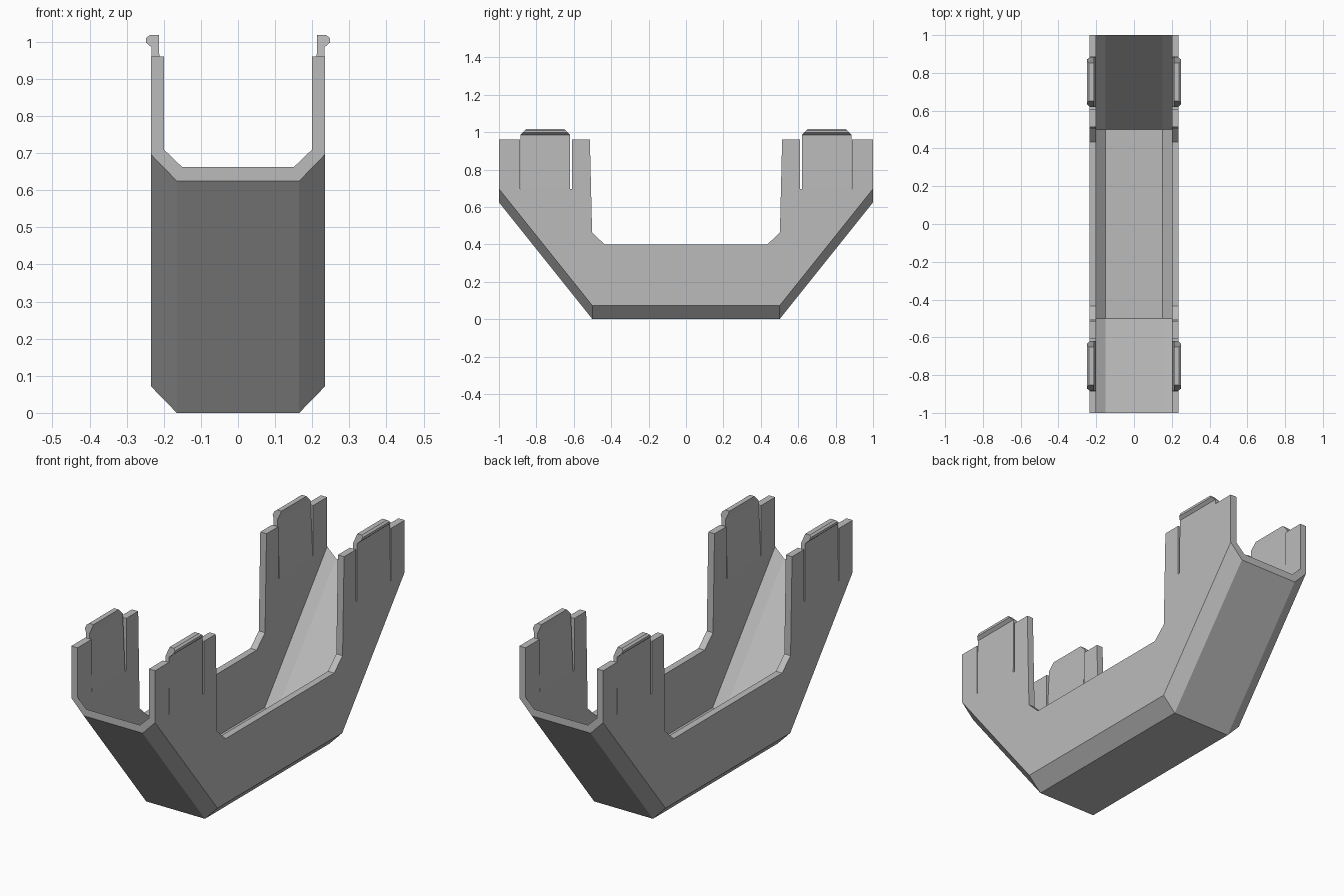
import bpy, bmesh

cube = bpy.data.objects.get("Cube")
if cube:
    bpy.data.objects.remove(cube, do_unlink=True)

grey = bpy.data.materials.new("plain_grey")
grey.use_nodes = True
colour = (0.5, 0.5, 0.5, 1)
grey.diffuse_color = colour
grey.node_tree.nodes["Principled BSDF"].inputs["Base Color"].default_value = colour


def loft(name, rings):
    """Skin closed rings of points and cap both ends, flat shaded."""
    bm = bmesh.new()
    loops = [[bm.verts.new(p) for p in ring] for ring in rings]
    n = len(loops[0])
    for a, b in zip(loops, loops[1:]):
        for i in range(n):
            j = (i + 1) % n
            bm.faces.new((a[i], a[j], b[j], b[i]))
    bm.faces.new(loops[0])
    bm.faces.new(loops[-1])
    bmesh.ops.recalc_face_normals(bm, faces=bm.faces)
    mesh = bpy.data.meshes.new(name)
    bm.to_mesh(mesh)
    bm.free()
    mesh.materials.append(grey)
    obj = bpy.data.objects.new(name, mesh)
    bpy.context.collection.objects.link(obj)
    return obj


INNER, OUTER = 0.2, 0.235   # wall faces
SIDE, LIP = 0.072, 0.085    # heights where the chamfers meet the walls
RISE = 0.625                # climb of each sloping end

# Chamfered trough: level middle with two sloping ends
right_half = [(0.165, 0), (OUTER, SIDE), (INNER, LIP), (0.15, 0.037)]
section = right_half + [(-x, z) for x, z in reversed(right_half)]
stations = [(-1, RISE), (-0.5, 0), (0.5, 0), (1, RISE)]
loft("trough", [[(x, y, z + lift) for x, z in section] for y, lift in stations])

# Side wall outline, bottom centre to top centre, with clip notches
half = [(0.5, SIDE), (1, SIDE + RISE), (1, 0.96), (0.888, 0.96), (0.888, 0.695),
        (0.609, 0.695), (0.609, 0.96), (0.514, 0.96), (0.502, 0.463), (0.435, 0.4)]
outline = half + [(-y, z) for y, z in reversed(half)]
bottom = {(s * y, z) for y, z in half[:2] for s in (-1, 1)}

# Clip tongue section: tapered stem and outward hooked head
clip = [(INNER, 0.695), (0.213, 0.985), (0.213, 1.018), (0.238, 1.018),
        (0.248, 1.01), (0.248, 0.998), (0.233, 0.985), (OUTER, 0.695)]


def clip_ring(side, y, inward):
    # Head corners slope in toward the middle of the clip
    return [(side * x, y + inward * max(0, z - 0.985), z) for x, z in clip]


for side, label in ((1, "left"), (-1, "right")):
    inside = [(side * INNER, y, z + (LIP - SIDE if (y, z) in bottom else 0))
              for y, z in outline]
    outside = [(side * OUTER, y, z) for y, z in outline]
    loft(label + "_wall", [inside, outside])
    for end, place in ((-1, "front"), (1, "back")):
        loft(f"{place}_{label}_clip",
             [clip_ring(side, end * 0.885, -end), clip_ring(side, end * 0.619, end)])
